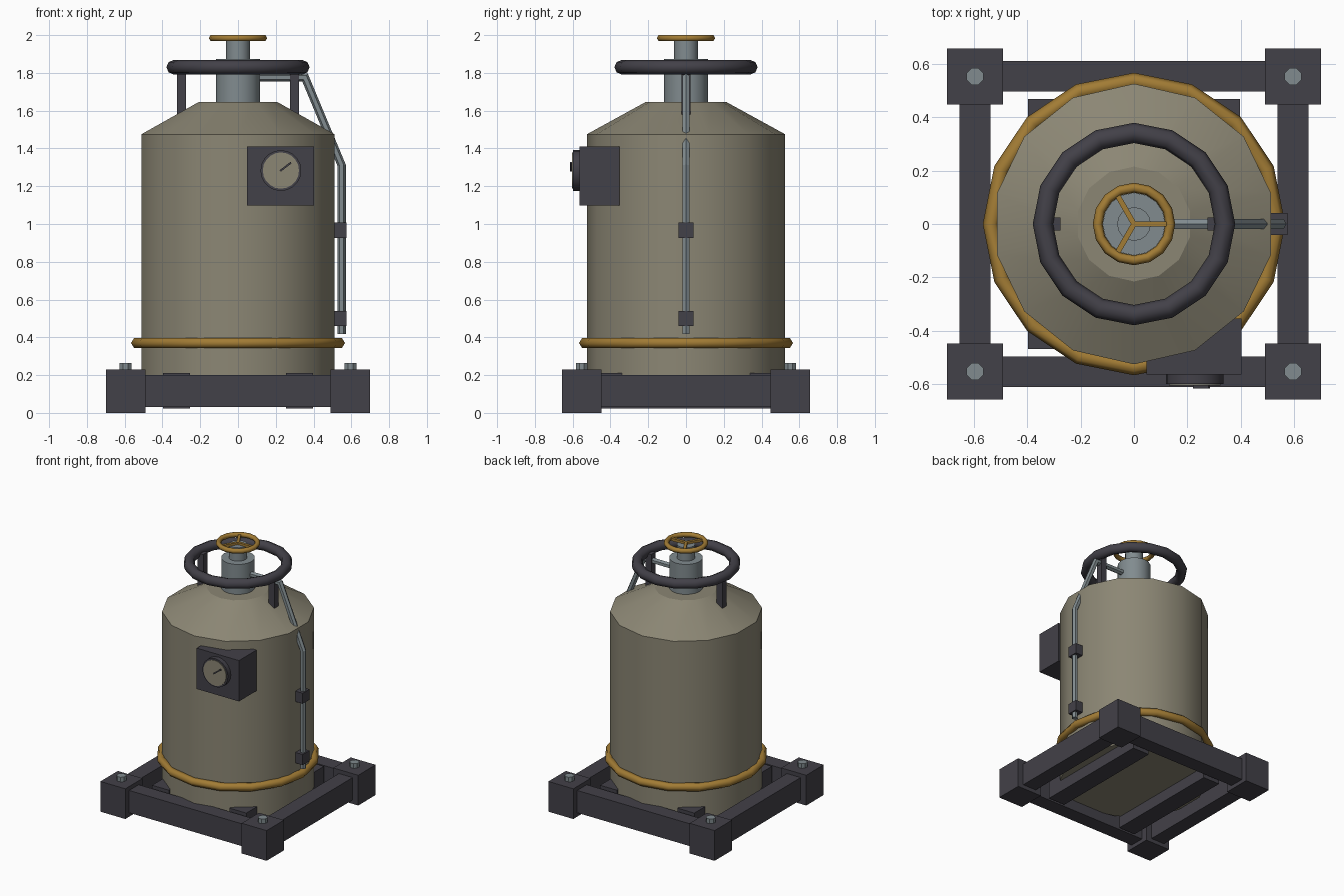
import bpy, bmesh, math
from mathutils import Vector, Matrix

if "Cube" in bpy.data.objects:
    bpy.data.objects.remove(bpy.data.objects["Cube"])


def mat(name, rgb):
    m = bpy.data.materials.new(name)
    m.diffuse_color = (*rgb, 1)
    m.use_nodes = True
    m.node_tree.nodes["Principled BSDF"].inputs["Base Color"].default_value = m.diffuse_color
    return m


TAN = mat("tank_tan", (0.26, 0.24, 0.175))
DARK = mat("dark_frame", (0.055, 0.052, 0.065))
GOLD = mat("ochre", (0.36, 0.20, 0.035))
GREY = mat("steel_grey", (0.22, 0.26, 0.275))


def finish(name, bm, m, smooth=None):
    bmesh.ops.recalc_face_normals(bm, faces=bm.faces[:])
    me = bpy.data.meshes.new(name)
    bm.to_mesh(me)
    bm.free()
    me.materials.append(m)
    ob = bpy.data.objects.new(name, me)
    bpy.context.collection.objects.link(ob)
    if smooth:
        bpy.ops.object.select_all(action='DESELECT')
        ob.select_set(True)
        bpy.context.view_layer.objects.active = ob
        bpy.ops.object.shade_smooth_by_angle(angle=math.radians(smooth))
    return ob


def box(name, x, y, z, m):
    """Box from (min, max) ranges."""
    bm = bmesh.new()
    c = [(a[0] + a[1]) / 2 for a in (x, y, z)]
    s = [abs(a[1] - a[0]) for a in (x, y, z)]
    bmesh.ops.create_cube(bm, size=1, matrix=Matrix.Translation(c) @ Matrix.Diagonal((*s, 1)))
    return finish(name, bm, m)


def lathe(name, profile, n, m, start=90, at=(0, 0, 0), rot=None):
    """Closed solid turned around z from (radius, z) rings."""
    bm = bmesh.new()
    rings = [[bm.verts.new((r * math.cos(math.radians(start) + k * math.tau / n),
                            r * math.sin(math.radians(start) + k * math.tau / n), z))
              for k in range(n)] for r, z in profile]
    for a, b in zip(rings, rings[1:]):
        for k in range(n):
            j = (k + 1) % n
            bm.faces.new((a[k], a[j], b[j], b[k]))
    bm.faces.new(rings[0])
    bm.faces.new(rings[-1])
    bm.transform(Matrix.Translation(at) @ (rot or Matrix()))
    return finish(name, bm, m, 28)


def torus(name, R, r, z, m, n=16, sides=6):
    bm = bmesh.new()
    rings = []
    for k in range(n):
        a = k * math.tau / n
        rings.append([])
        for s in range(sides):
            b = s * math.tau / sides
            q = R + r * math.cos(b)
            rings[-1].append(bm.verts.new((q * math.cos(a), q * math.sin(a), z + r * math.sin(b))))
    for k in range(n):
        a, b = rings[k], rings[(k + 1) % n]
        for s in range(sides):
            t = (s + 1) % sides
            bm.faces.new((a[s], b[s], b[t], a[t]))
    return finish(name, bm, m, 65)


# base frame: corner blocks with bolts, side beams, support rails
for sx in (-1, 1):
    for sy in (-1, 1):
        box("corner_block", (sx * 0.49, sx * 0.70), (sy * 0.447, sy * 0.656), (0, 0.23), DARK)
        lathe("corner_bolt", [(0.034, 0.22), (0.034, 0.265)], 8, GREY, 22.5,
              (sx * 0.595, sy * 0.552, 0))
for s in (-1, 1):
    box("cross_beam", (-0.5, 0.5), (s * 0.495, s * 0.61), (0.03, 0.2), DARK)
    box("side_beam", (s * 0.537, s * 0.653), (-0.46, 0.46), (0.03, 0.2), DARK)
    box("support_rail", (s * 0.255, s * 0.397), (-0.467, 0.467), (0.022, 0.21), DARK)

# tank with sloped shoulder, and the lower hoop
lathe("tank", [(0.525, 0.11), (0.525, 1.475), (0.215, 1.645)], 14, TAN)
torus("tank_hoop", 0.536, 0.03, 0.37, GOLD)

# neck, stem and valve wheel
lathe("neck", [(0.117, 1.62), (0.117, 1.873)], 16, GREY)
lathe("valve_stem", [(0.063, 1.86), (0.063, 1.975)], 16, GREY)
torus("valve_wheel", 0.136, 0.0185, 1.984, GOLD)
for k in range(3):
    ob = box("valve_spoke", (0, 0.135), (-0.01, 0.01), (1.972, 1.992), GOLD)
    ob.rotation_euler.z = k * math.tau / 3

# guard ring and its posts
torus("guard_ring", 0.341, 0.038, 1.83, DARK, sides=8)
for s in (-1, 1):
    box("guard_post", (s * 0.275, s * 0.324), (-0.025, 0.025), (1.55, 1.83), DARK)

# outlet pipe: polyline swept with a hexagonal section
path = [(0.09, 1.775), (0.355, 1.775), (0.549, 1.31), (0.549, 0.417)]
pts = [Vector((x, 0, z)) for x, z in path]
bm = bmesh.new()
rings = []
for i, p in enumerate(pts):
    d0 = (p - pts[i - 1]).normalized() if i else (pts[1] - p).normalized()
    d1 = (pts[i + 1] - p).normalized() if i < len(pts) - 1 else d0
    t = (d0 + d1).normalized()
    side = t.cross(Vector((0, 1, 0))) / max(t.dot(d0), 0.5)
    rings.append([bm.verts.new(p + 0.0215 * (math.cos(a) * side + math.sin(a) * Vector((0, 1, 0))))
                  for a in [k * math.tau / 6 for k in range(6)]])
for a, b in zip(rings, rings[1:]):
    for k in range(6):
        bm.faces.new((a[k], a[(k + 1) % 6], b[(k + 1) % 6], b[k]))
bm.faces.new(rings[0])
bm.faces.new(rings[-1])
finish("outlet_pipe", bm, GREY)
for z in (0.5, 0.967):
    box("pipe_clip", (0.495, 0.574), (-0.041, 0.041), (z - 0.04, z + 0.04), DARK)

# gauge housing, dial and needle
box("gauge_housing", (0.047, 0.403), (-0.564, -0.353), (1.099, 1.41), DARK)
face_front = Matrix.Rotation(math.radians(90), 4, 'X')
lathe("gauge_rim", [(0.108, 0.55), (0.108, 0.599)], 20, DARK, 90, (0.227, 0, 1.283), face_front)
lathe("gauge_face", [(0.096, 0.59), (0.096, 0.604)], 20, TAN, 90, (0.227, 0, 1.283), face_front)
needle = box("gauge_needle", (-0.005, 0.068), (-0.006, 0.006), (-0.005, 0.005), DARK)
needle.location = (0.227, -0.609, 1.284)
needle.rotation_euler.y = -math.radians(37)
